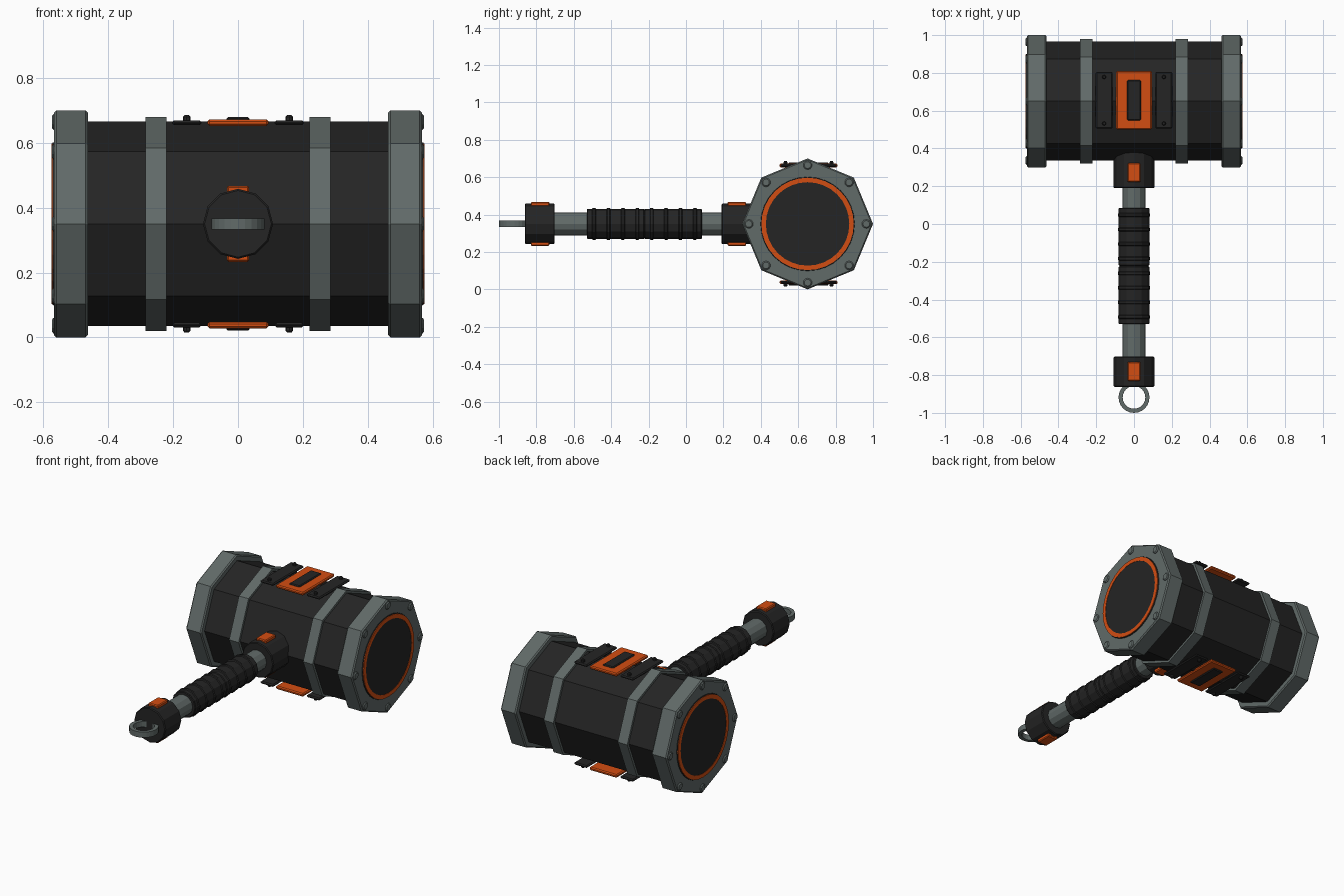
import bpy, bmesh, math
from mathutils import Matrix, Vector

if "Cube" in bpy.data.objects:
    bpy.data.objects.remove(bpy.data.objects["Cube"])

def mat(name, c):
    m = bpy.data.materials.new(name)
    m.diffuse_color = (*c, 1)
    m.use_nodes = True
    m.node_tree.nodes["Principled BSDF"].inputs["Base Color"].default_value = m.diffuse_color
    return m

BLACK = mat("black_metal", (0.018, 0.018, 0.018))
STEEL = mat("grey_steel", (0.12, 0.145, 0.14))
ORANGE = mat("orange_paint", (0.65, 0.075, 0.006))
CZ, HY = 0.35, 0.65          # handle/head axis height, head centre y

def finish(bm, name, m, bevel=0.0):
    bmesh.ops.recalc_face_normals(bm, faces=bm.faces)
    me = bpy.data.meshes.new(name)
    bm.to_mesh(me)
    bm.free()
    me.materials.append(m)
    ob = bpy.data.objects.new(name, me)
    bpy.context.collection.objects.link(ob)
    if bevel:
        b = ob.modifiers.new("bevel", 'BEVEL')
        b.width, b.segments, b.limit_method = bevel, 1, 'ANGLE'
        b.angle_limit = math.radians(50)
    return ob

ROT = {'x': Matrix.Rotation(math.pi / 2, 4, 'Y'),
       'y': Matrix.Rotation(-math.pi / 2, 4, 'X'),
       'z': Matrix.Identity(4)}

def lathe(name, m, axis, origin, profile, n, bevel=0.0, closed=False):
    """Spin (radius, position) points round an axis; ends capped unless closed into a ring."""
    bm = bmesh.new()
    rings = [[bm.verts.new((r * math.cos(2 * math.pi * i / n), r * math.sin(2 * math.pi * i / n), h))
              for i in range(n)] for r, h in profile]
    pairs = list(zip(rings, rings[1:]))
    if closed:
        pairs.append((rings[-1], rings[0]))
    else:
        bm.faces.new(rings[0])
        bm.faces.new(rings[-1])
    for a, b in pairs:
        for i in range(n):
            j = (i + 1) % n
            bm.faces.new((a[i], a[j], b[j], b[i]))
    bmesh.ops.transform(bm, matrix=Matrix.Translation(origin) @ ROT[axis], verts=bm.verts)
    return finish(bm, name, m, bevel)

def box(name, m, lo, hi, bevel=0.0):
    lo, hi = Vector(lo), Vector(hi)
    bm = bmesh.new()
    bmesh.ops.create_cube(bm, size=1)
    for v in bm.verts:
        v.co = (lo + hi) / 2 + Vector(a * b for a, b in zip(v.co, hi - lo))
    return finish(bm, name, m, bevel)

def zbox(name, m, s, x0, x1, y0, y1, h0, h1, bevel):
    """Box between heights h0 and h1 away from the axis, on top (s=1) or underneath (s=-1)."""
    a, b = sorted((CZ + s * h0, CZ + s * h1))
    box(name, m, (x0, y0, a), (x1, y1, b), bevel)

# Hammer head
head = (0, HY, CZ)
lathe("head_body", BLACK, 'x', head, [(0.315, -0.50), (0.315, 0.50)], 8)
for s, side in ((-1, "left"), (1, "right")):
    lathe(side + "_band", STEEL, 'x', head, [(0.33, s * 0.22), (0.33, s * 0.285)], 8)
    lathe(side + "_cap", STEEL, 'x', head,
          [(0.343, s * 0.463), (0.35, s * 0.47), (0.35, s * 0.56), (0.343, s * 0.567)], 8)
    # striking face: dark rim, orange ring, dark disc
    lathe(side + "_face_rim", BLACK, 'x', head, [(0.254, s * 0.56), (0.25, s * 0.571)], 32)
    lathe(side + "_face_ring", ORANGE, 'x', head,
          [(0.247, s * 0.56), (0.247, s * 0.575), (0.223, s * 0.575), (0.223, s * 0.56)], 32, closed=True)
    lathe(side + "_face_disc", BLACK, 'x', head, [(0.224, s * 0.56), (0.224, s * 0.573)], 32)
    for k in range(8):
        a = k * math.pi / 4
        lathe(f"{side}_cap_bolt_{k}", STEEL, 'x',
              (0, HY + 0.314 * math.cos(a), CZ + 0.314 * math.sin(a)),
              [(0.024, s * 0.555), (0.024, s * 0.569), (0.018, s * 0.574)], 10)

# Plates on the top and bottom of the head
for s, side in ((1, "top"), (-1, "bottom")):
    zbox(side + "_badge", ORANGE, s, -0.094, 0.094, 0.50, 0.81, 0.302, 0.322, 0.006)
    zbox(side + "_badge_slot", BLACK, s, -0.036, 0.036, 0.548, 0.762, 0.31, 0.329, 0.005)
    for t, w in ((-1, "left"), (1, "right")):
        x = t * 0.158
        zbox(f"{side}_{w}_plate", BLACK, s, x - 0.045, x + 0.045, 0.505, 0.805, 0.304, 0.319, 0.006)
        for y in (0.532, 0.778):
            lathe(f"{side}_{w}_plate_bolt", BLACK, 'z', (x, y, CZ),
                  [(0.011, s * 0.31), (0.011, s * 0.33), (0.007, s * 0.335)], 8)

# Handle: shaft, collar, pommel and their orange tabs
axis = (0, 0, CZ)
lathe("shaft", STEEL, 'y', axis, [(0.062, -0.75), (0.062, 0.30)], 12)
for name, y0, y1, tab in (("collar", 0.19, 0.40, 0.272), ("pommel", -0.862, -0.702, -0.78)):
    lathe(name, BLACK, 'y', axis,
          [(0.103, y0), (0.108, y0 + 0.005), (0.108, y1 - 0.005), (0.103, y1)], 12)
    for s, side in ((1, "top"), (-1, "bottom")):
        zbox(f"{name}_{side}_tab", ORANGE, s, -0.034, 0.034, tab - 0.05, tab + 0.05, 0.09, 0.117, 0.005)

# Ribbed grip in two halves
for y0, half in ((-0.53, "lower"), (-0.222, "upper")):
    lathe(half + "_grip", BLACK, 'y', axis,
          [(0.077, y0), (0.081, y0 + 0.004), (0.081, y0 + 0.303), (0.077, y0 + 0.307)], 12)
    for k in range(4):
        c = y0 + 0.0385 + k * 0.077
        lathe(f"{half}_grip_rib_{k}", BLACK, 'y', axis,
              [(0.079, c - 0.012), (0.086, c - 0.006), (0.086, c + 0.006), (0.079, c + 0.012)], 12)

# Hanging ring
lathe("hanging_ring", STEEL, 'z', (0, -0.918, CZ),
      [(0.082, -0.017), (0.082, 0.017), (0.060, 0.017), (0.060, -0.017)], 24, closed=True)
